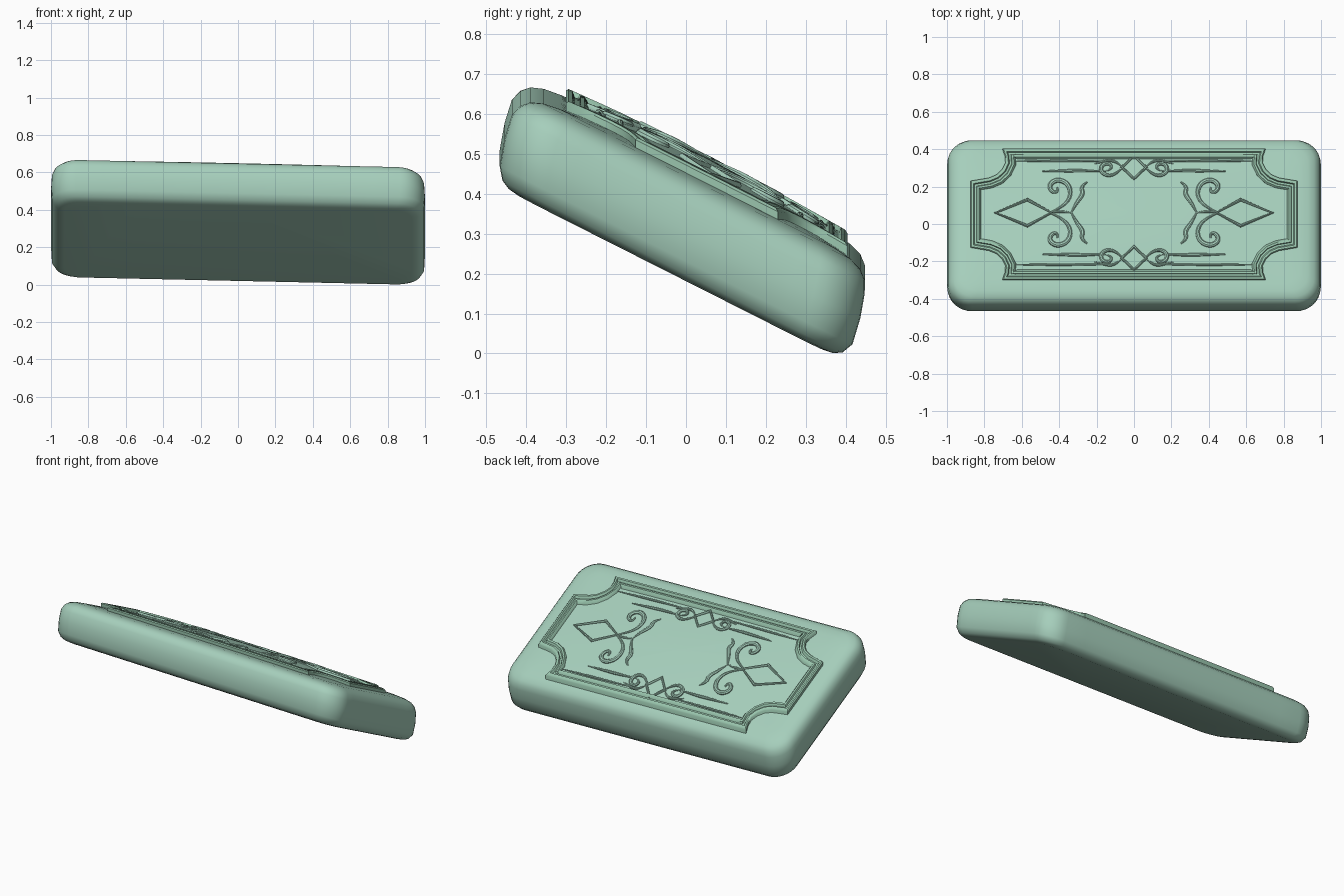
import bpy, bmesh, math
from mathutils import Vector

if "Cube" in bpy.data.objects:
    bpy.data.objects.remove(bpy.data.objects["Cube"])


def mat(name, rgb):
    m = bpy.data.materials.new(name)
    m.diffuse_color = (*rgb, 1)
    m.use_nodes = True
    m.node_tree.nodes["Principled BSDF"].inputs["Base Color"].default_value = m.diffuse_color
    return m


PALE = mat("pale_green", (0.38, 0.62, 0.50))
TRIM = mat("trim_green", (0.32, 0.56, 0.42))


def top(x, y):
    """Height of the tilted, gently domed top surface."""
    dome = max(0, 1 - (x / 0.9) ** 2) * max(0, 1 - ((y - 0.04) / 0.36) ** 2)
    return 0.471 - 0.506 * y - 0.022 * x + 0.03 * dome


def loft(name, rings, material, cap_ends=True, closed=False):
    bm = bmesh.new()
    rows = [[bm.verts.new(p) for p in r] for r in rings]
    n = len(rows[0])
    pairs = list(zip(rows, rows[1:])) + ([(rows[-1], rows[0])] if closed else [])
    for a, b in pairs:
        for i in range(n):
            j = (i + 1) % n
            bm.faces.new((a[i], a[j], b[j], b[i]))
    if cap_ends and not closed:
        bm.faces.new(rows[0][::-1])
        bm.faces.new(rows[-1])
    bmesh.ops.recalc_face_normals(bm, faces=bm.faces)
    me = bpy.data.meshes.new(name)
    bm.to_mesh(me)
    bm.free()
    ob = bpy.data.objects.new(name, me)
    bpy.context.collection.objects.link(ob)
    me.materials.append(material)
    smooth(ob)
    return ob


def smooth(ob):
    bpy.ops.object.select_all(action='DESELECT')
    ob.select_set(True)
    bpy.context.view_layer.objects.active = ob
    bpy.ops.object.shade_smooth_by_angle(angle=math.radians(40))


def rounded_rect(hx, hy, r):
    pts = []
    for k, (sx, sy) in enumerate([(1, 1), (-1, 1), (-1, -1), (1, -1)]):
        for i in range(9):
            a = math.pi / 2 * (k + i / 8)
            pts.append(Vector((sx * (hx - r) + r * math.cos(a), sy * (hy - r) + r * math.sin(a))))
    out = []
    for i, p in enumerate(pts):
        out.append(p)
        if i % 9 == 8:          # subdivide the straight sides
            q = pts[(i + 1) % 36]
            out += [p.lerp(q, t / 12) for t in range(1, 12)]
    return out


# Slab body: rings of (height, inset, centre) in the tilted frame
rings = []
for v, inset, uc in [(0.162, 0.065, -0.125), (0.166, 0.04, -0.126), (0.178, 0.018, -0.128),
                     (0.208, 0, -0.133), (0.275, -0.004, -0.149), (0.335, 0, -0.163),
                     (0.365, 0.012, -0.166), (0.384, 0.032, -0.168), (0.396, 0.065, -0.17),
                     (0.402, 0.11, -0.17)]:
    ring = []
    for p in rounded_rect(0.995 - inset, 0.495 - inset, 0.13 - inset * 0.5):
        u = p.y + uc
        ring.append((p.x, 0.892 * u + 0.451 * v, -0.451 * u + 0.892 * v + 0.02 - 0.022 * p.x))
    rings.append(ring)
for inset in (0.17, 0.25, 0.33, 0.41, 0.47):
    ring = []
    for p in rounded_rect(0.995 - inset, 0.495 - inset, max(0.02, 0.075 - inset * 0.1) * (0.5 if inset < 0.45 else 1)):
        y = 0.892 * (p.y - 0.17) + 0.451 * 0.402
        ring.append((p.x, y, top(p.x, y)))
    rings.append(ring)
loft("slab_body", rings, PALE)

# Notched outline of the raised frame, mirrored from one corner
CY = 0.052
corner = [(0.875, 0.178), (0.775, 0.195), (0.735, 0.212), (0.705, 0.24), (0.688, 0.275),
          (0.69, 0.31), (0.705, 0.352)]
loop = (corner + [(-x, y) for x, y in corner[::-1]] + [(-x, -y) for x, y in corner]
        + [(x, -y) for x, y in corner[::-1]])
loop = [Vector(p) for p in loop]


def offset(pts, d):
    out = []
    for i, p in enumerate(pts):
        a = (p - pts[i - 1]).normalized()
        b = (pts[(i + 1) % len(pts)] - p).normalized()
        na, nb = Vector((-a.y, a.x)), Vector((-b.y, b.x))
        m = (na + nb).normalized()
        out.append(p + m * d / max(0.5, m.dot(na)))
    return out


def densify(pts, count=None):
    out = []
    for i, p in enumerate(pts):
        q = pts[(i + 1) % len(pts)]
        n = max(1, round((loop[(i + 1) % len(loop)] - loop[i]).length / 0.06))
        out += [p.lerp(q, t / n) for t in range(n)]
    return out


def on_top(pts, h):
    return [(p.x, p.y + CY, top(p.x, p.y + CY) + h) for p in pts]


# Double-ridged moulding
profile = [(0, -0.02), (0, 0.018), (0.006, 0.025), (0.016, 0.025), (0.022, 0.012), (0.032, 0.012),
           (0.036, 0.024), (0.046, 0.025), (0.056, 0.012), (0.058, -0.02)]
loft("frame_moulding", [on_top(densify(offset(loop, d)), h) for d, h in profile], TRIM, closed=True)

# Domed panel inside the frame
inner = densify(offset(loop, 0.05))
loft("domed_panel", [on_top([p * s for p in inner], 0.006 + 0.008 * (1 - s))
                     for s in (1, 0.9, 0.8, 0.7, 0.6, 0.5, 0.4, 0.3, 0.2, 0.1, 0.02)], PALE)


# Relief ornaments: tubes lying on the panel, centred on OY
OY = 0.06


def ornament(name, path, signs, r=0.009, cyclic=False, taper=False):
    cu = bpy.data.curves.new(name, 'CURVE')
    cu.dimensions = '3D'
    cu.bevel_depth = r
    cu.bevel_resolution = 2
    for sx, sy in signs:
        sp = cu.splines.new('POLY' if cyclic else 'NURBS')
        sp.points.add(len(path) - 1)
        for i, (x, y) in enumerate(path):
            px, py = sx * x, sy * y + OY
            sp.points[i].co = (px, py, top(px, py) + 0.011, 1)
            if taper:
                sp.points[i].radius = 0.35 + 0.9 * math.sin(math.pi * i / (len(path) - 1))
        sp.use_cyclic_u = cyclic
        if not cyclic:
            sp.order_u = 3
            sp.use_endpoint_u = True
            sp.resolution_u = 5
    ob = bpy.data.objects.new(name, cu)
    bpy.context.collection.objects.link(ob)
    cu.materials.append(PALE)
    bpy.ops.object.select_all(action='DESELECT')
    ob.select_set(True)
    bpy.context.view_layer.objects.active = ob
    bpy.ops.object.convert(target='MESH')
    smooth(bpy.context.view_layer.objects.active)


SIDES = [(1, 1), (-1, 1)]
ENDS = [(1, 1), (1, -1)]
ALL = [(1, 1), (-1, 1), (1, -1), (-1, -1)]
ornament("side_diamonds", [(0.44, 0), (0.57, 0.07), (0.74, 0), (0.57, -0.07)], SIDES, cyclic=True)
ornament("end_diamonds", [(-0.065, 0.243), (0, 0.305), (0.065, 0.243), (0, 0.181)], ENDS, cyclic=True)
ornament("side_stems", [(0.45, 0), (0.40, 0.012), (0.34, 0.0)], SIDES, taper=True)
ornament("side_scrolls", [(0.45, 0.0), (0.38, 0.03), (0.335, 0.09), (0.35, 0.155), (0.41, 0.18),
                          (0.455, 0.15), (0.44, 0.11), (0.405, 0.11), (0.41, 0.135)], ALL, 0.011, taper=True)
ornament("side_sprays", [(0.25, 0.165), (0.285, 0.14), (0.27, 0.10), (0.31, 0.05), (0.335, 0)],
         ALL, 0.010, taper=True)
ornament("end_scrolls", [(0.06, 0.243), (0.09, 0.21), (0.14, 0.195), (0.18, 0.22), (0.17, 0.26),
                         (0.13, 0.265), (0.115, 0.235), (0.145, 0.225)], ALL, 0.009, taper=True)
ornament("end_leaves", [(0.07, 0.25), (0.10, 0.28), (0.16, 0.278), (0.21, 0.262)], ALL, 0.007, taper=True)
ornament("end_lines", [(0.15, 0.222), (0.26, 0.226), (0.37, 0.224), (0.49, 0.222)], ALL, 0.008, taper=True)
ornament("border_lines", [(0.12, 0.276), (0.3, 0.277), (0.5, 0.277), (0.64, 0.277)], ALL, 0.006, taper=True)
